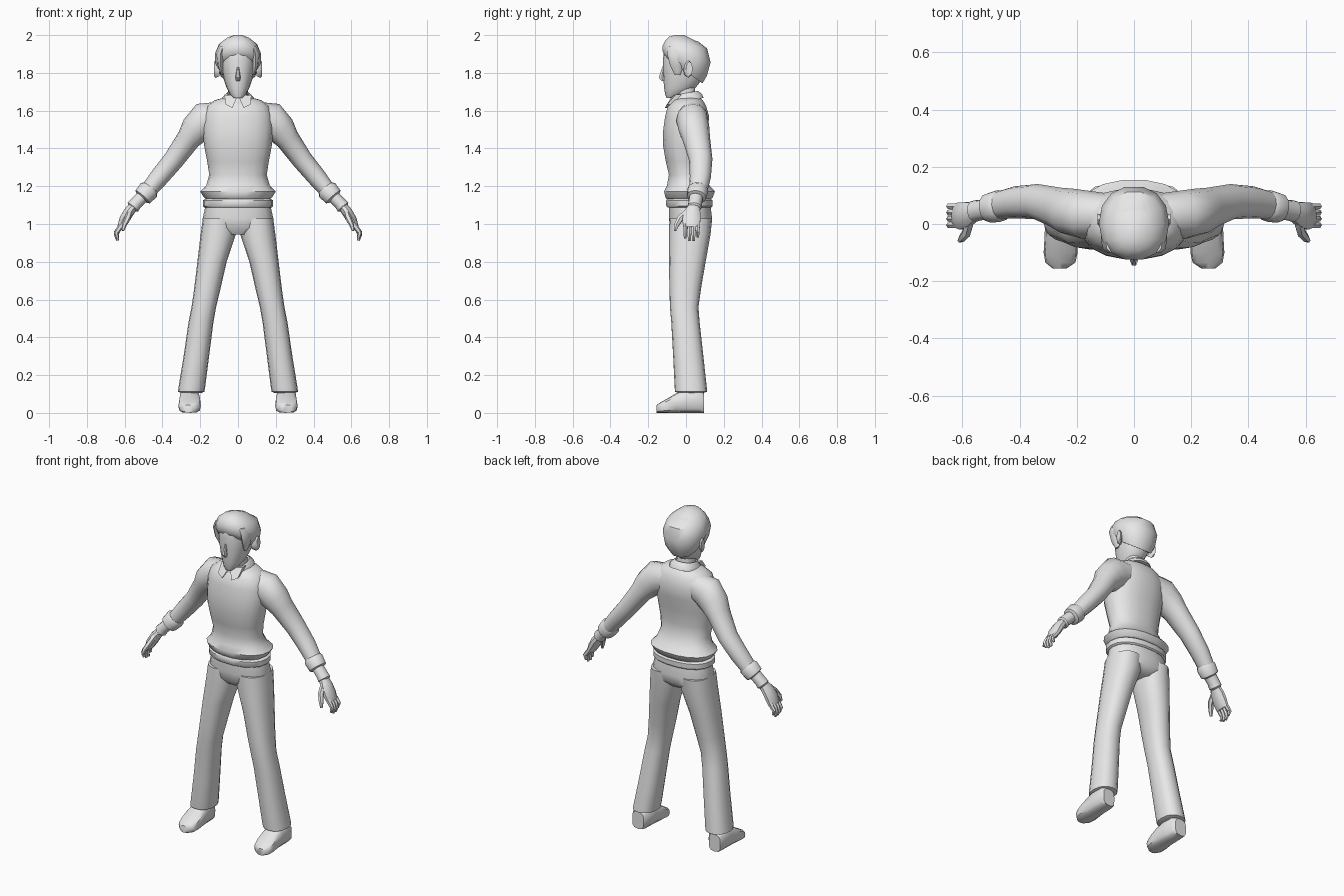
import bpy, bmesh, math
from mathutils import Vector

grey = bpy.data.materials.new("plain_grey")
grey.diffuse_color = (0.8, 0.8, 0.8, 1)


def finish(name, bm, mirror=False, angle=42):
    """Turn a bmesh into a shaded object, optionally mirrored across x."""
    bmesh.ops.recalc_face_normals(bm, faces=bm.faces[:])
    me = bpy.data.meshes.new(name)
    bm.to_mesh(me)
    bm.free()
    me.materials.append(grey)
    for p in me.polygons:
        p.use_smooth = True
    me.set_sharp_from_angle(angle=math.radians(angle))
    ob = bpy.data.objects.new(name, me)
    bpy.context.collection.objects.link(ob)
    if mirror:
        m = ob.modifiers.new("mirror", 'MIRROR')
        m.use_mirror_merge = False
    return ob


def loft(name, rings, n=14, p=2.3, mirror=False, angle=42):
    """Skin rounded rings given as (centre, u half axis, v half axis)."""
    bm = bmesh.new()
    loops = []
    for c, u, v in rings:
        loop = []
        for i in range(n):
            a = 2 * math.pi * i / n
            ca, sa = math.cos(a), math.sin(a)
            ku = math.copysign(abs(ca) ** (2 / p), ca)
            kv = math.copysign(abs(sa) ** (2 / p), sa)
            loop.append(bm.verts.new(Vector(c) + Vector(u) * ku + Vector(v) * kv))
        loops.append(loop)
    for a, b in zip(loops, loops[1:]):
        for i in range(n):
            j = (i + 1) % n
            bm.faces.new((a[i], a[j], b[j], b[i]))
    bm.faces.new(loops[0])
    bm.faces.new(loops[-1])
    return finish(name, bm, mirror, angle)


def level(z, x0, x1, y0, y1):
    """Horizontal ring from its x and y limits."""
    return (((x0 + x1) / 2, (y0 + y1) / 2, z), ((x1 - x0) / 2, 0, 0), (0, (y1 - y0) / 2, 0))


def tilted(y, z, w, d, t):
    """Ring centred on x whose front edge is raised by t."""
    return ((0, y, z), (w, 0, 0), (0, d, -t))


def tube(name, pts, n=12, p=2.1):
    """Mirrored limb through points (x, y, z, radius in xz, radius in y)."""
    rings = []
    for i, (x, y, z, r, ry) in enumerate(pts):
        a, b = pts[max(i - 1, 0)], pts[min(i + 1, len(pts) - 1)]
        t = Vector((b[0] - a[0], b[1] - a[1], b[2] - a[2])).normalized()
        u = Vector((-t.z, 0, t.x)).normalized()
        rings.append(((x, y, z), u * r, t.cross(u) * ry))
    return loft(name, rings, n, p, mirror=True)


# Sweater body with the fold above the hem
torso = [(1.13, .165, -.10, .13), (1.14, .18, -.11, .143), (1.172, .2, -.118, .155),
         (1.205, .168, -.102, .125), (1.26, .152, -.092, .092), (1.33, .163, -.108, .09),
         (1.42, .18, -.124, .1), (1.5, .188, -.122, .118), (1.57, .185, -.112, .124),
         (1.625, .165, -.098, .108), (1.655, .125, -.07, .09), (1.67, .07, -.04, .07)]
loft("sweater", [level(z, -w, w, a, b) for z, w, a, b in torso], n=18)
# Hem band below the fold
loft("hem_band", [level(z, -w, w, a, b) for z, w, a, b in
                  [(1.088, .178, -.1, .135), (1.095, .186, -.106, .142),
                   (1.125, .186, -.108, .143), (1.135, .17, -.1, .13)]], n=18)

# Sleeves, turned cuffs and shirt wrists
tube("sleeve", [(.08, .03, 1.575, .075, .075), (.175, .033, 1.55, .096, .085),
                (.225, .043, 1.5, .082, .082), (.262, .055, 1.45, .064, .073),
                (.34, .078, 1.34, .055, .062), (.415, .076, 1.25, .051, .056),
                (.48, .064, 1.17, .043, .048)])
tube("sleeve_cuff", [(.462, .064, 1.193, .044, .048), (.472, .063, 1.18, .056, .056),
                     (.505, .056, 1.143, .051, .052), (.51, .055, 1.138, .036, .04)])
tube("wrist", [(.49, .056, 1.16, .034, .037), (.54, .048, 1.11, .033, .036),
               (.556, .045, 1.09, .036, .038), (.562, .044, 1.083, .027, .03)])

# Hands: palm, curled fingers and thumb
tube("palm", [(.553, .044, 1.095, .026, .03), (.58, .034, 1.06, .028, .045),
              (.603, .028, 1.02, .027, .05), (.622, .03, .98, .018, .045)], n=10)
for i in range(4):
    y = -.004 + i * .022
    drop = (.012, .0, .0, .018)[i]
    tube("finger_%d" % (i + 1), [(.612, y, 1.0, .014, .012), (.635, y, .968, .014, .012),
                                 (.645, y, .94 + drop, .012, .011),
                                 (.637, y, .912 + drop, .007, .008)], n=6)
tube("thumb", [(.575, .005, 1.06, .016, .018), (.585, -.03, 1.03, .016, .018),
               (.602, -.05, .995, .013, .014), (.61, -.058, .965, .007, .008)], n=6)

# Trousers: hips and flared legs
loft("hips", [level(z, -w, w, a, b) for z, w, a, b in
              [(1.105, .17, -.09, .13), (1.03, .187, -.092, .14),
               (.98, .18, -.085, .135), (.945, .09, -.06, .1)]], n=18)
loft("trouser_leg", [level(*r) for r in
                     [(1.03, .012, .186, -.088, .138), (.945, .012, .198, -.09, .13),
                      (.8, .06, .215, -.09, .104), (.66, .092, .232, -.088, .08),
                      (.56, .116, .246, -.085, .066), (.48, .13, .262, -.078, .072),
                      (.3, .153, .288, -.068, .092), (.135, .174, .315, -.06, .11),
                      (.112, .178, .318, -.058, .112), (.105, .195, .3, -.04, .09)]],
     n=16, mirror=True)

# Shoes, skinned from heel to toe
shoe = [(.095, .222, .3, .105), (.075, .207, .308, .125), (0, .203, .311, .125),
        (-.05, .198, .313, .105), (-.1, .197, .316, .075), (-.135, .205, .31, .056),
        (-.155, .235, .285, .042)]
loft("shoe", [(((a + b) / 2, y, h / 2), ((b - a) / 2, 0, 0), (0, 0, h / 2))
              for y, a, b, h in shoe], n=12, p=3.2, mirror=True)

# Neck and head
loft("neck", [level(1.62, -.06, .06, -.05, .065), level(1.7, -.052, .052, -.055, .05),
              level(1.76, -.05, .05, -.06, .05)])
head = [(1.667, .022, -.104, -.065), (1.685, .042, -.11, -.01), (1.72, .06, -.116, .05),
        (1.76, .074, -.119, .082), (1.81, .086, -.121, .1), (1.87, .094, -.122, .115),
        (1.93, .09, -.115, .11), (1.97, .06, -.09, .06)]
loft("head", [level(z, -w, w, a, b) for z, w, a, b in head], n=16, p=2.2)
loft("nose", [level(1.835, -.004, .004, -.126, -.11), level(1.775, -.014, .014, -.147, -.11),
              level(1.757, -.01, .01, -.13, -.11)], n=6, p=2)
loft("ear", [((.098, .0, 1.815), (0, .014, 0), (0, 0, .032)),
             ((.118, .012, 1.82), (0, .023, 0), (0, 0, .046)),
             ((.128, .018, 1.822), (0, .018, 0), (0, 0, .038))], n=8, p=2, mirror=True)

# Hair cap sloping from the fringe to the nape, with side locks
loft("hair", [tilted(-.012, 1.815, .1, .102, .072), tilted(-.006, 1.85, .12, .12, .065),
              tilted(.003, 1.9, .123, .13, .045), tilted(.0, 1.95, .102, .114, .02),
              tilted(-.025, 1.983, .062, .068, .008), tilted(-.035, 2.0, .022, .025, 0)],
     n=14, p=2.2)
loft("side_lock", [level(1.79, .078, .09, -.06, -.03), level(1.84, .078, .108, -.085, -.01),
                   level(1.9, .07, .116, -.1, .0), level(1.94, .06, .1, -.1, .0)],
     n=8, mirror=True)

# Shirt collar: tilted band and two pointed flaps
loft("collar", [tilted(.005, 1.648, .088, .09, -.02), tilted(.002, 1.668, .084, .085, -.02),
                tilted(-.002, 1.693, .06, .066, -.012), tilted(0, 1.68, .05, .05, -.01)], n=14)
bm = bmesh.new()
front = [(.004, -.078, 1.672), (.072, -.055, 1.685), (.066, -.1, 1.632), (.03, -.112, 1.615)]
back = [(x, y + .03, z) for x, y, z in front]
f = [bm.verts.new(v) for v in front]
b = [bm.verts.new(v) for v in back]
bm.faces.new(f)
bm.faces.new(b[::-1])
for i in range(4):
    j = (i + 1) % 4
    bm.faces.new((f[i], b[i], b[j], f[j]))
finish("collar_flap", bm, mirror=True, angle=30)
